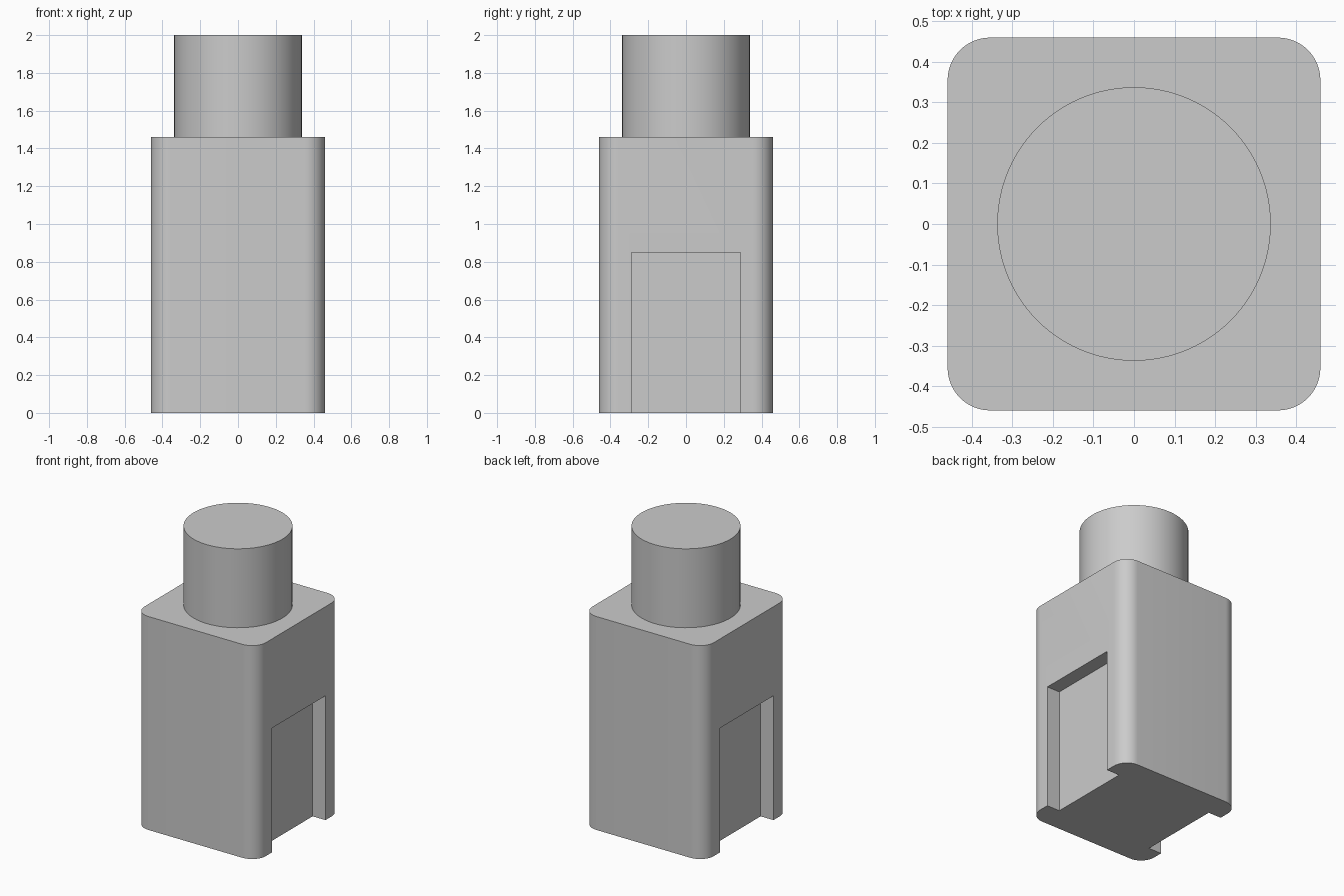
import bpy

HALF = 0.46          # half width of the square body
BODY_TOP = 1.46
CORNER = 0.105
SLOT_HALF, SLOT_TOP, SLOT_DEPTH = 0.288, 0.85, 0.097

if "Cube" in bpy.data.objects:
    bpy.data.objects.remove(bpy.data.objects["Cube"], do_unlink=True)

grey = bpy.data.materials.new("light_grey")
grey.use_nodes = True
grey.diffuse_color = (0.6, 0.6, 0.6, 1)
grey.node_tree.nodes["Principled BSDF"].inputs["Base Color"].default_value = (0.6, 0.6, 0.6, 1)


def box(name, low, high):
    """Box between two opposite corners, with the scale applied."""
    centre = [(a + b) / 2 for a, b in zip(low, high)]
    bpy.ops.mesh.primitive_cube_add(size=1, location=centre)
    ob = bpy.context.object
    ob.name = name
    ob.scale = [b - a for a, b in zip(low, high)]
    bpy.ops.object.transform_apply(location=True, rotation=False, scale=True)
    ob.data.materials.append(grey)
    return ob


def apply(ob, modifier):
    bpy.ops.object.select_all(action='DESELECT')
    ob.select_set(True)
    bpy.context.view_layer.objects.active = ob
    bpy.ops.object.modifier_apply(modifier=modifier.name)


def smooth(ob):
    bpy.ops.object.select_all(action='DESELECT')
    ob.select_set(True)
    bpy.context.view_layer.objects.active = ob
    bpy.ops.object.shade_smooth_by_angle(angle=0.6)


# Square body with its four upright edges rounded
body = box("body", (-HALF, -HALF, 0), (HALF, HALF, BODY_TOP))
weights = body.data.attributes.new("bevel_weight_edge", 'FLOAT', 'EDGE')
for edge in body.data.edges:
    a, b = (body.data.vertices[i].co for i in edge.vertices)
    weights.data[edge.index].value = 1.0 if abs(a.z - b.z) > 0.1 else 0.0
bevel = body.modifiers.new("round_corners", 'BEVEL')
bevel.limit_method = 'WEIGHT'
bevel.width = CORNER
bevel.segments = 12
apply(body, bevel)

# Shallow slot in each side, open at the bottom
for side in (-1, 1):
    xs = sorted((side * (HALF - SLOT_DEPTH), side * (HALF + 0.1)))
    cutter = box("slot_cutter", (xs[0], -SLOT_HALF, -0.1), (xs[1], SLOT_HALF, SLOT_TOP))
    cutter.hide_render = True
    cut = body.modifiers.new("slot", 'BOOLEAN')
    cut.operation = 'DIFFERENCE'
    cut.solver = 'EXACT'
    cut.object = cutter
    apply(body, cut)
    bpy.data.objects.remove(cutter, do_unlink=True)
smooth(body)

# Round post on top
bpy.ops.mesh.primitive_cylinder_add(vertices=96, radius=0.3375, depth=2 - BODY_TOP,
                                    location=(0, 0, (2 + BODY_TOP) / 2))
post = bpy.context.object
post.name = "top_post"
post.data.materials.append(grey)
smooth(post)
